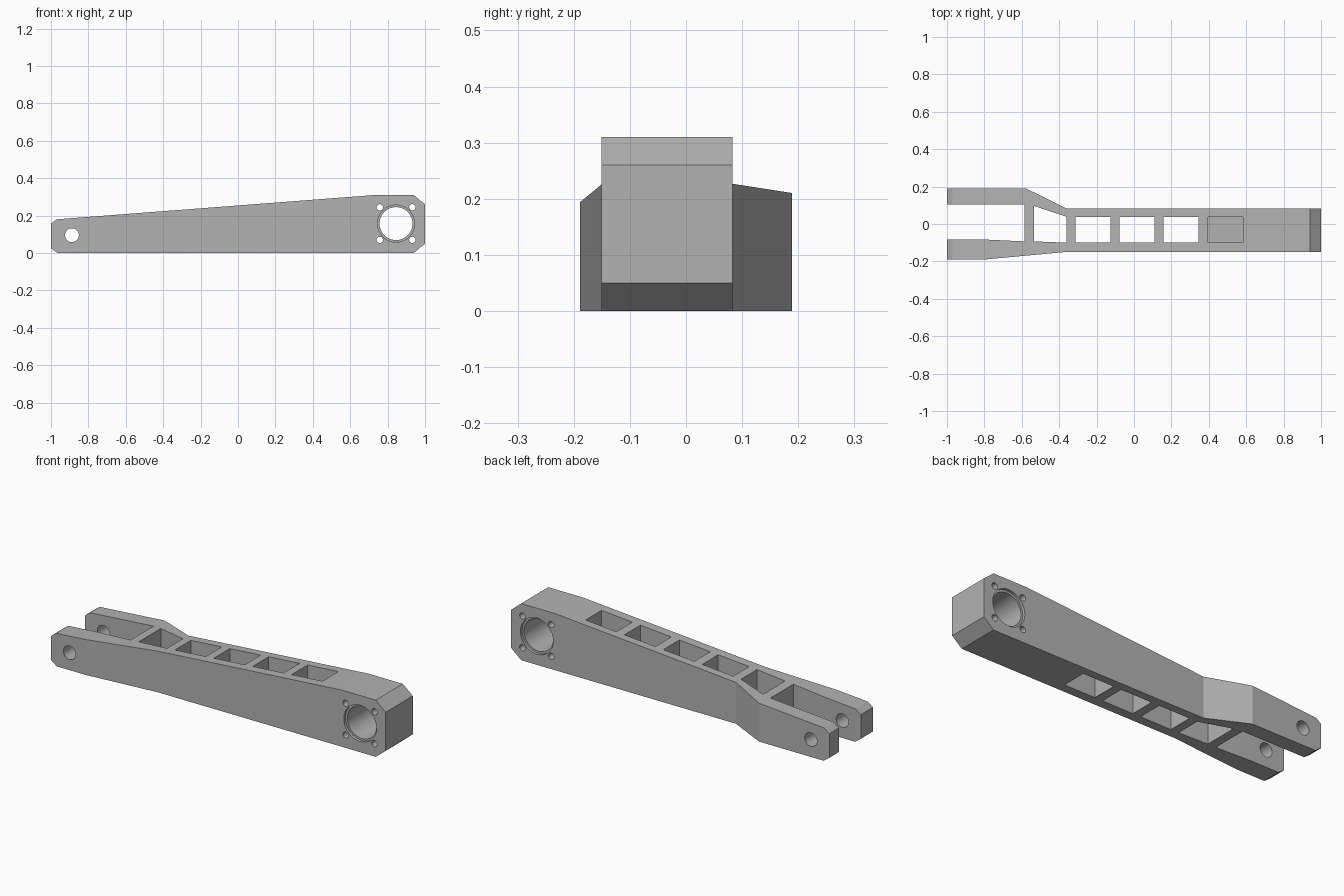
import bpy, math
from mathutils import Matrix, Vector

cube = bpy.data.objects.get("Cube")
if cube:
    bpy.data.objects.remove(cube, do_unlink=True)

metal = bpy.data.materials.new("satin grey metal")
metal.use_nodes = True
grey = (0.45, 0.45, 0.45, 1)
metal.diffuse_color = grey
metal.node_tree.nodes["Principled BSDF"].inputs["Base Color"].default_value = grey


def prism(name, points, low, high, axis="z"):
    """Extrude an outline: xy outline along z, or xz outline along y."""
    n = len(points)
    place = (lambda a, b, h: (a, b, h)) if axis == "z" else (lambda a, b, h: (a, h, b))
    verts = [place(a, b, h) for h in (low, high) for a, b in points]
    faces = [tuple(range(n))[::-1], tuple(range(n, 2 * n))]
    faces += [(i, (i + 1) % n, n + (i + 1) % n, n + i) for i in range(n)]
    if axis == "y":
        faces = [f[::-1] for f in faces]
    mesh = bpy.data.meshes.new(name)
    mesh.from_pydata(verts, [], faces)
    mesh.materials.append(metal)
    obj = bpy.data.objects.new(name, mesh)
    bpy.context.collection.objects.link(obj)
    return obj


def bore(name, x, z, radius, low=-0.3, high=0.3, sides=48):
    ring = [(x + radius * math.cos(2 * math.pi * i / sides),
             z + radius * math.sin(2 * math.pi * i / sides)) for i in range(sides)]
    return prism(name, ring, low, high, "y")


def combine(target, tool, operation):
    mod = target.modifiers.new(tool.name, "BOOLEAN")
    mod.operation, mod.solver, mod.object = operation, "EXACT", tool
    bpy.context.view_layer.objects.active = target
    bpy.ops.object.modifier_apply(modifier=mod.name)
    bpy.data.objects.remove(tool, do_unlink=True)


# Arm body: plan outline with a fork at the left, trimmed to the side profile
FRONT, BACK = -0.151, 0.083
plan = [(-1.1, -0.189), (-0.79, -0.189), (-0.38, FRONT), (1.1, FRONT),
        (1.1, BACK), (-0.36, BACK), (-0.575, 0.189), (-1.1, 0.189),
        (-1.1, 0.105), (-0.585, 0.105), (-0.585, -0.093), (-0.8, -0.083), (-1.1, -0.083)]
side = [(-0.965, 0), (0.94, 0), (1, 0.05), (1, 0.26), (0.94, 0.31),
        (0.73, 0.31), (-0.97, 0.18), (-1, 0.157), (-1, 0.025)]
arm = prism("arm", plan, -0.1, 0.5)
combine(arm, prism("side_profile", side, -0.4, 0.4, "y"), "INTERSECT")

# Lightening pockets: one tapered, three through, one blind
cutters = [prism("tapered_pocket", [(-0.535, -0.093), (-0.36, -0.1),
                                    (-0.36, 0.038), (-0.535, 0.097)], -0.1, 0.5)]
for i in range(4):
    x0 = -0.312 + 0.2355 * i
    x1 = x0 + 0.187
    floor = 0.04 if i == 3 else -0.1
    cutters.append(prism("pocket", [(x0, -0.1), (x1, -0.1), (x1, 0.038), (x0, 0.038)],
                         floor, 0.5))

# Fork pin hole, bearing bore with a shallow recess on each face, screw holes
cutters.append(bore("pin_hole", -0.888, 0.095, 0.037))
BX, BZ = 0.845, 0.157
cutters.append(bore("bearing_bore", BX, BZ, 0.088, sides=64))
cutters.append(bore("front_recess", BX, BZ, 0.099, FRONT - 0.05, FRONT + 0.015, 64))
cutters.append(bore("back_recess", BX, BZ, 0.099, BACK - 0.015, BACK + 0.05, 64))
for sx in (-1, 1):
    for sz in (-1, 1):
        cutters.append(bore("screw_hole", BX + sx * 0.087, BZ + sz * 0.087, 0.017, sides=24))
for tool in cutters:
    combine(arm, tool, "DIFFERENCE")

# Smooth bores, crisp edges
bpy.ops.object.select_all(action="DESELECT")
arm.select_set(True)
bpy.context.view_layer.objects.active = arm
bpy.ops.object.shade_smooth_by_angle(angle=math.radians(20))
